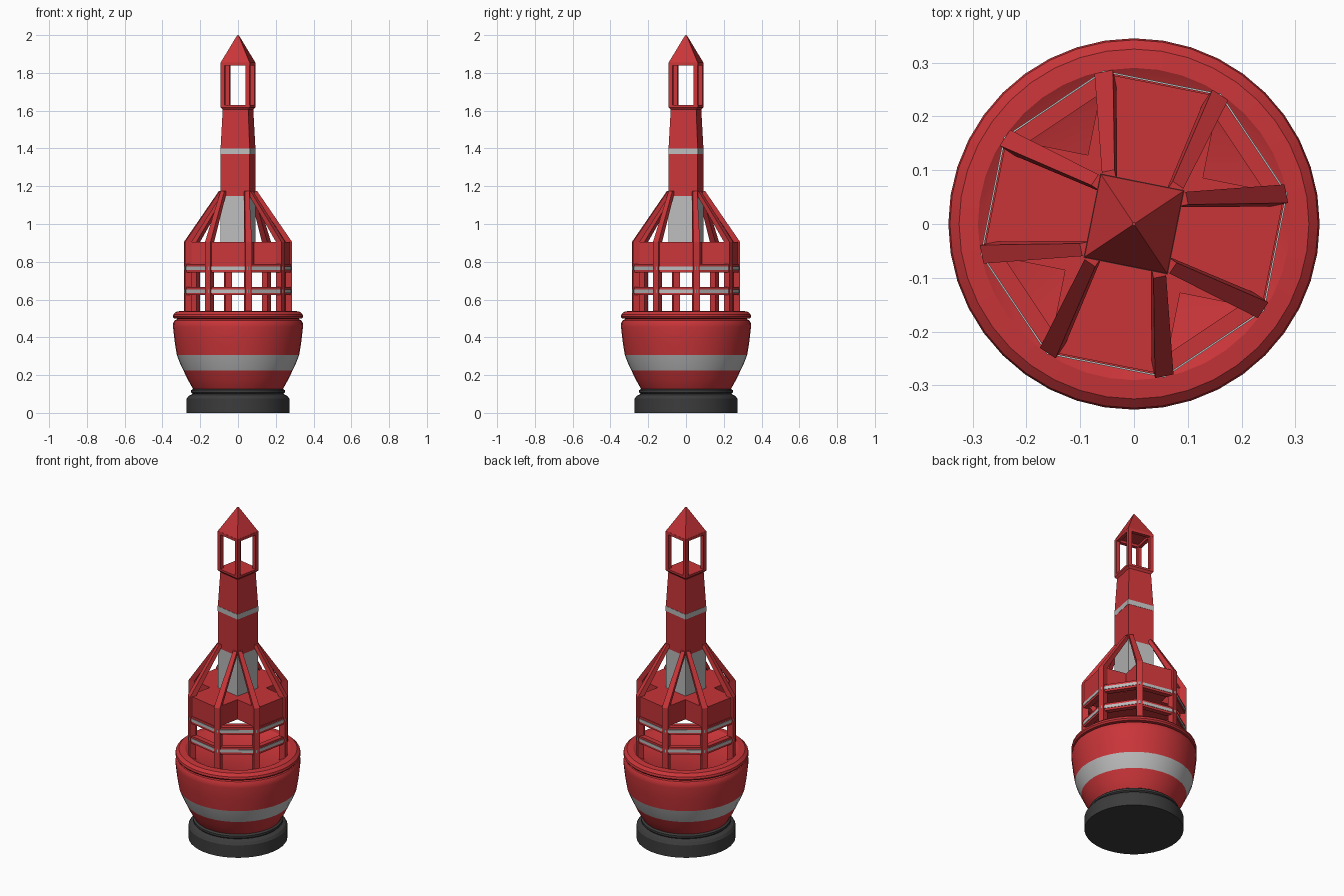
import bpy, bmesh
from math import radians, cos, sin, pi

if "Cube" in bpy.data.objects:
    bpy.data.objects.remove(bpy.data.objects["Cube"])


def material(name, rgb):
    m = bpy.data.materials.new(name)
    m.diffuse_color = (*rgb, 1)
    m.use_nodes = True
    m.node_tree.nodes["Principled BSDF"].inputs["Base Color"].default_value = m.diffuse_color
    return m


RED = material("red_paint", (0.58, 0.035, 0.04))
GREY = material("grey_paint", (0.5, 0.5, 0.5))
DARK = material("dark_rubber", (0.045, 0.045, 0.045))
TWIST = radians(11.25)          # rotation of the whole superstructure
CORNER = radians(33.75)         # direction of the first tower corner


def finish(name, bm, mat, smooth=False):
    bmesh.ops.remove_doubles(bm, verts=bm.verts, dist=1e-5)
    bmesh.ops.recalc_face_normals(bm, faces=bm.faces)
    me = bpy.data.meshes.new(name)
    bm.to_mesh(me)
    bm.free()
    me.materials.append(mat)
    ob = bpy.data.objects.new(name, me)
    bpy.context.collection.objects.link(ob)
    if smooth:
        bpy.ops.object.select_all(action='DESELECT')
        ob.select_set(True)
        bpy.context.view_layer.objects.active = ob
        bpy.ops.object.shade_smooth_by_angle(angle=radians(30))
    return ob


def loft(bm, rings, cap=True, loop=False):
    """Skin a list of equal-length point rings."""
    vs = [[bm.verts.new(p) for p in r] for r in rings]
    n = len(vs[0])
    for k in range(len(vs) if loop else len(vs) - 1):
        a, b = vs[k], vs[(k + 1) % len(vs)]
        for i in range(n):
            j = (i + 1) % n
            bm.faces.new((a[i], a[j], b[j], b[i]))
    if cap and not loop:
        bm.faces.new(vs[0])
        bm.faces.new(vs[-1])


def turned(name, profile, mat, n=40, rot=0.0, cap=True, loop=False):
    """Revolve an (r, z) profile with n sides."""
    bm = bmesh.new()
    loft(bm, [[(r * cos(rot + 2 * pi * i / n), r * sin(rot + 2 * pi * i / n), z)
               for i in range(n)] for r, z in profile], cap, loop)
    return finish(name, bm, mat, smooth=n > 8)


def section(r, ang, z, half, face):
    """Horizontal square at polar position (r, ang), turned to direction face."""
    c, s = cos(face), sin(face)
    return [(r * cos(ang) + half * (u * c - v * s), r * sin(ang) + half * (u * s + v * c), z)
            for u, v in ((-1, -1), (1, -1), (1, 1), (-1, 1))]


# rubber base and neck
turned("base", [(0.272, 0), (0.272, 0.075), (0.262, 0.09), (0.24, 0.1),
                (0.248, 0.108), (0.248, 0.12), (0.235, 0.13)], DARK)

# hull: lower part, grey band, upper part
turned("hull_lower", [(0.232, 0.12), (0.24, 0.13), (0.268, 0.18), (0.289, 0.225)], RED, cap=False)
turned("hull_band", [(0.289, 0.225), (0.309, 0.267), (0.324, 0.307)], GREY, cap=False)
turned("hull_upper", [(0.324, 0.307), (0.335, 0.375), (0.344, 0.455), (0.343, 0.475),
                      (0.335, 0.49), (0.318, 0.498)], RED, cap=False)

# rounded rim with the sunken deck
turned("rim_deck", [(0.318, 0.498), (0.338, 0.5), (0.345, 0.509), (0.342, 0.522),
                    (0.325, 0.537), (0.29, 0.54), (0.228, 0.505), (0.0001, 0.505)],
       RED, cap=False)

# octagonal cage rails with grey stripes
for label, z in (("lower", 0.645), ("upper", 0.765)):
    turned(label + "_rail", [(0.288, z - 0.022), (0.288, z + 0.022),
                             (0.255, z + 0.022), (0.255, z - 0.022)], RED, 8, TWIST, loop=True)
    turned(label + "_rail_stripe", [(0.291, z - 0.009), (0.291, z + 0.009),
                                    (0.28, z + 0.009), (0.28, z - 0.009)], GREY, 8, TWIST, loop=True)

# cage posts and the braces that lean in to the tower corners in pairs
for i in range(8):
    a = TWIST + i * pi / 4
    bm = bmesh.new()
    loft(bm, [section(0.271, a, 0.515, 0.0175, a), section(0.271, a, 0.905, 0.0175, a)])
    finish(f"cage_post_{i + 1}", bm, RED)
    corner = CORNER + (i // 2) * pi / 2
    top = corner + radians(-6 if i % 2 == 0 else 6)
    bm = bmesh.new()
    loft(bm, [section(0.271, a, 0.905, 0.0175, a), section(0.098, top, 1.175, 0.012, a)])
    finish(f"brace_{i + 1}", bm, RED)

# cross-shaped platform, its arms ending on alternate octagon sides
a, b = 0.285 * cos(pi / 8), 0.285 * sin(pi / 8)
outline = []
for q in range(4):
    t = -TWIST + q * pi / 2
    for x, y in ((a, -b), (a, b), (b, b)):
        outline.append((x * cos(t) - y * sin(t), x * sin(t) + y * cos(t)))
bm = bmesh.new()
loft(bm, [[(x, y, z) for x, y in outline] for z in (0.785, 0.905)])
finish("cross_platform", bm, RED)

# square tower
turned("tower_lower", [(0.111, 0.9), (0.111, 1.147)], GREY, 4, CORNER)
turned("tower_middle", [(0.111, 1.147), (0.111, 1.37)], RED, 4, CORNER)
turned("tower_stripe", [(0.113, 1.37), (0.113, 1.4)], GREY, 4, CORNER)
turned("tower_upper", [(0.111, 1.4), (0.097, 1.61)], RED, 4, CORNER)

# open lantern with a pyramid roof
turned("lantern_base", [(0.097, 1.605), (0.112, 1.618), (0.112, 1.63)], RED, 4, CORNER)
for i in range(4):
    a = CORNER + i * pi / 2
    bm = bmesh.new()
    loft(bm, [section(0.096, a, z, 0.011, a + pi / 4) for z in (1.625, 1.845)])
    finish(f"lantern_post_{i + 1}", bm, RED)
turned("lantern_top_frame", [(0.112, 1.838), (0.112, 1.855), (0.082, 1.855), (0.082, 1.838)],
       RED, 4, CORNER, loop=True)
turned("lantern_roof", [(0.112, 1.853), (0.012, 1.99), (0.004, 2.0)], RED, 4, CORNER)
